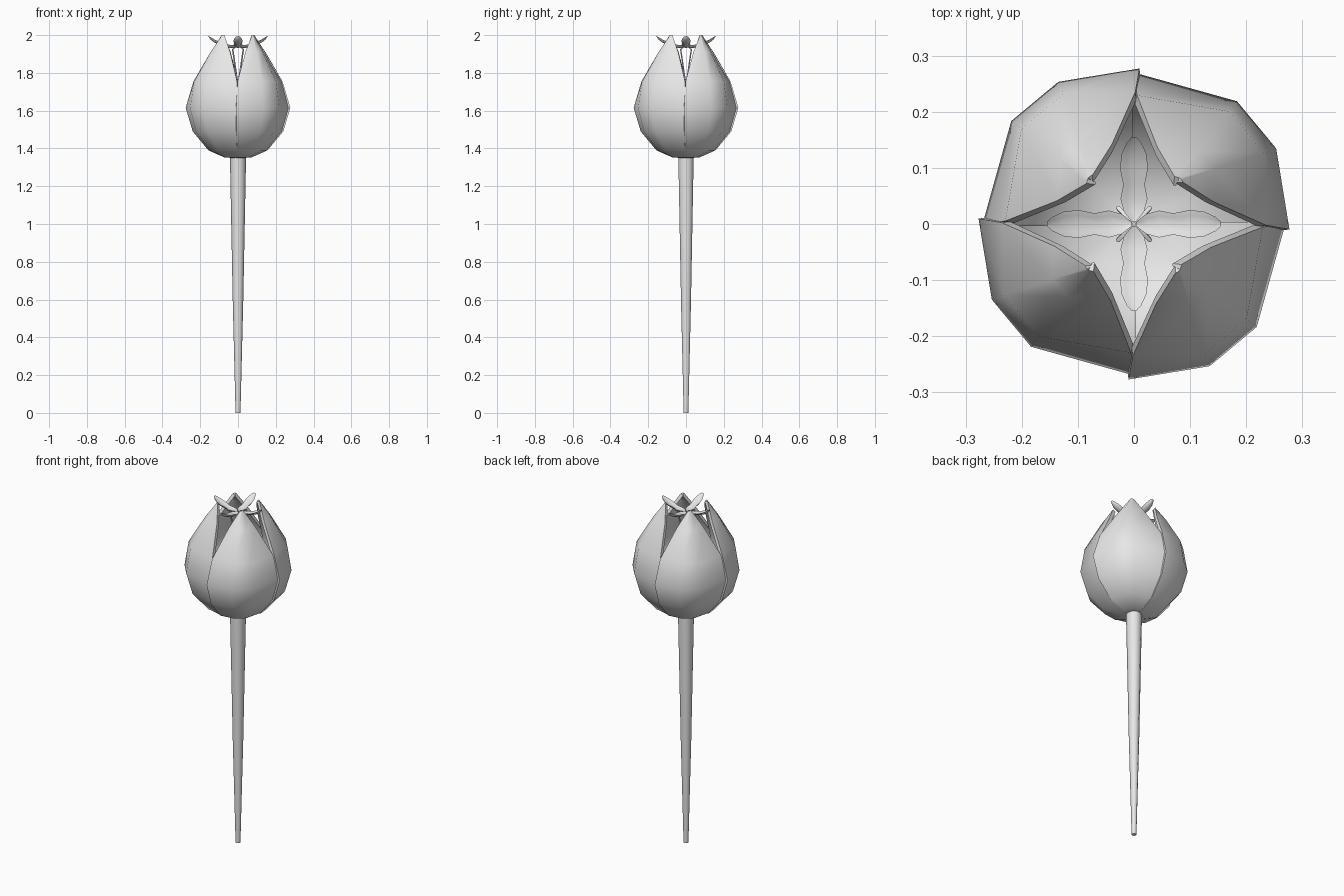
import bpy, math
from math import sin, cos, radians, pi
from mathutils import Vector

if "Cube" in bpy.data.objects:
    bpy.data.objects.remove(bpy.data.objects["Cube"])

grey = bpy.data.materials.new("soft_grey")
grey.diffuse_color = (0.8, 0.8, 0.8, 1)
grey.use_nodes = True
grey.node_tree.nodes["Principled BSDF"].inputs["Base Color"].default_value = grey.diffuse_color


def finish(obj, angle=45):
    obj.data.materials.append(grey)
    bpy.ops.object.select_all(action='DESELECT')
    obj.select_set(True)
    bpy.context.view_layer.objects.active = obj
    for m in list(obj.modifiers):
        bpy.ops.object.modifier_apply(modifier=m.name)
    bpy.ops.object.shade_smooth_by_angle(angle=radians(angle))
    return obj


def loft(name, rings, closed=True):
    """Skin a list of equal-length point rows; closed rows also get end caps."""
    n = len(rings[0])
    verts = [p for ring in rings for p in ring]
    faces = []
    for i in range(len(rings) - 1):
        for j in range(n if closed else n - 1):
            k = (j + 1) % n
            faces.append((i * n + j, i * n + k, (i + 1) * n + k, (i + 1) * n + j))
    if closed:
        faces.append(tuple(reversed(range(n))))
        faces.append(tuple(range(len(verts) - n, len(verts))))
    mesh = bpy.data.meshes.new(name)
    mesh.from_pydata(verts, [], faces)
    obj = bpy.data.objects.new(name, mesh)
    bpy.context.collection.objects.link(obj)
    return obj


def circle(c, r, n):
    return [(c[0] + r * cos(2 * pi * k / n), c[1] + r * sin(2 * pi * k / n), c[2])
            for k in range(n)]


# Stem: slender taper, widest under the bloom
finish(loft("stem", [circle((0, 0, 0), 0.013, 10), circle((0, 0, 0.6), 0.028, 10),
                     circle((0, 0, 1.37), 0.043, 10)]))

# Petals: height, edge radius, middle radius, angular spread (1 = quarter turn)
PETAL = [
    (1.350, 0.030, 0.030, 1.00),
    (1.352, 0.070, 0.075, 1.00),
    (1.390, 0.155, 0.165, 1.00),
    (1.490, 0.237, 0.252, 1.00),
    (1.615, 0.274, 0.287, 1.00),
    (1.755, 0.233, 0.264, 0.97),
    (1.910, 0.146, 0.176, 0.63),
    (2.000, 0.113, 0.116, 0.10),
]
COLUMNS = [(-47, 0.0, 1.012), (-17, 1.0, 1.0), (5, 1.0, 0.995), (45, 0.0, 0.985)]

for q in range(4):
    middle = 45 + 90 * q
    rows = []
    for z, edge, mid, spread in PETAL:
        row = []
        for ang, blend, scale in COLUMNS:
            a = radians(middle + ang * spread)
            r = (edge + (mid - edge) * blend) * scale
            row.append((r * cos(a), r * sin(a), z))
        rows.append(row)
    petal = loft(f"petal_{q + 1}", rows, closed=False)
    thick = petal.modifiers.new("thickness", 'SOLIDIFY')
    thick.thickness = 0.018
    thick.offset = -1
    finish(petal)

# Anthers: two-lobed arms curving upward; distance out, height, half width
ANTHER = [(0.004, 1.945, 0.004), (0.022, 1.943, 0.018), (0.045, 1.945, 0.024),
          (0.070, 1.952, 0.019), (0.100, 1.962, 0.025), (0.125, 1.973, 0.022),
          (0.145, 1.986, 0.013), (0.155, 1.994, 0.004)]
# Section across an anther, with a shallow trough on top
SECTION = [(0, -0.012), (0.7, -0.007), (1, 0.004), (0.6, 0.002),
           (0, -0.003), (-0.6, 0.002), (-1, 0.004), (-0.7, -0.007)]

for q in range(4):
    a = q * pi / 2
    out, side = Vector((cos(a), sin(a), 0)), Vector((-sin(a), cos(a), 0))
    rings = [[out * d + side * (w * u) + Vector((0, 0, z + v * min(1, w / 0.015)))
              for u, v in SECTION] for d, z, w in ANTHER]
    finish(loft(f"anther_{q + 1}", rings), 60)

# Filaments: thin stalks spreading toward the gaps, then joining the anthers
for q in range(4):
    a = q * pi / 2 + pi / 4
    path = [(0.008, 1.36), (0.010, 1.78), (0.040, 1.925), (0.006, 1.942)]
    rings = [circle((d * cos(a), d * sin(a), z), 0.004, 6) for d, z in path]
    finish(loft(f"filament_{q + 1}", rings))
